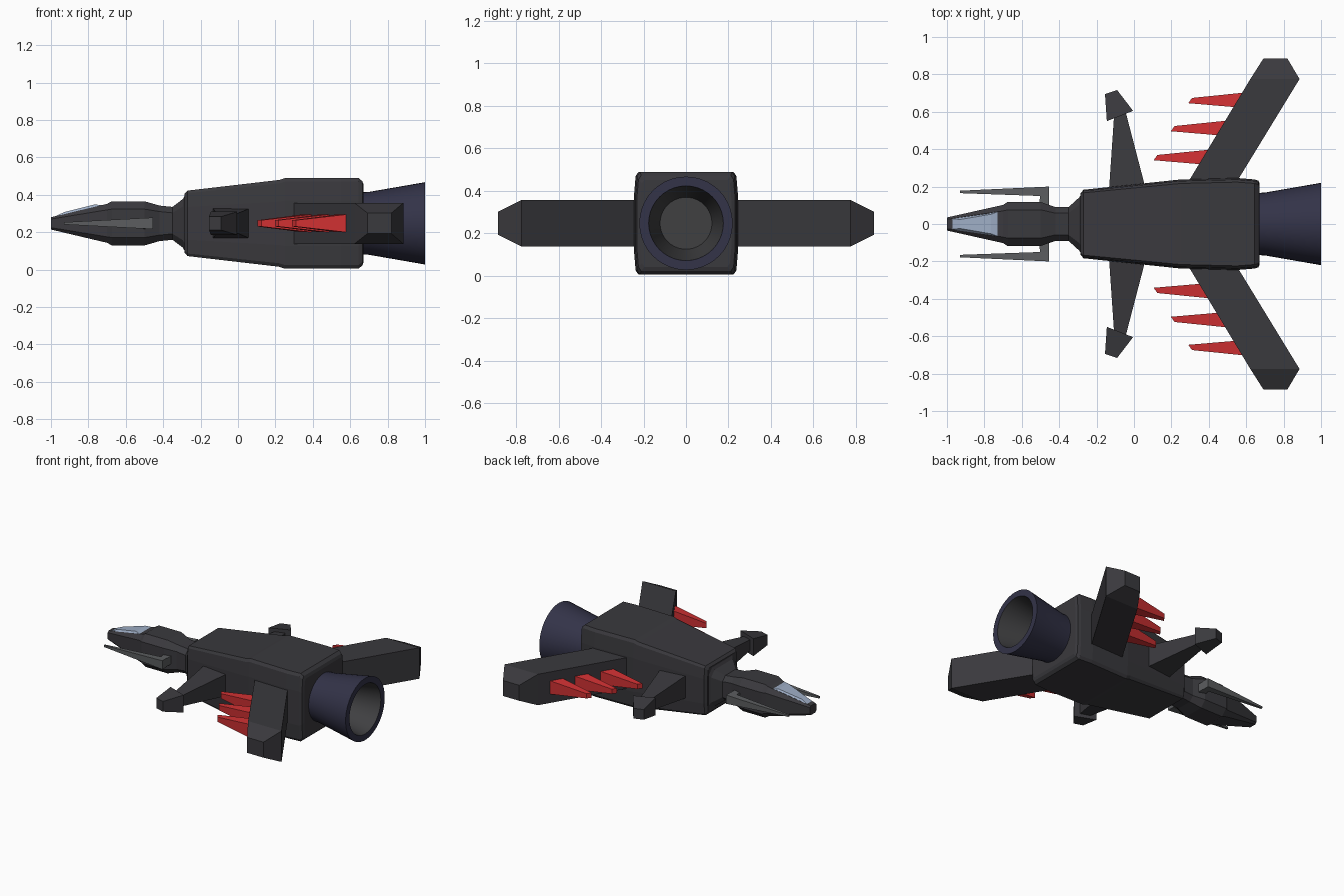
import bpy, bmesh, math

if "Cube" in bpy.data.objects:
    bpy.data.objects.remove(bpy.data.objects["Cube"])

ZC = 0.247  # height of the centre line


def material(name, rgb):
    m = bpy.data.materials.new(name)
    m.diffuse_color = (*rgb, 1)
    m.use_nodes = True
    m.node_tree.nodes["Principled BSDF"].inputs["Base Color"].default_value = m.diffuse_color
    return m


HULL = material("charcoal hull", (0.042, 0.041, 0.047))
RED = material("missile red", (0.62, 0.03, 0.032))
NAVY = material("navy engine", (0.033, 0.033, 0.065))
GREY = material("blade grey", (0.105, 0.11, 0.115))
GLASS = material("canopy glass", (0.34, 0.42, 0.56))
INNER = material("nozzle inside", (0.05, 0.05, 0.053))


def loft(name, rings, mat, mirror=False, caps=True):
    """Skin a list of equal-length point rings."""
    bm = bmesh.new()
    vs = [[bm.verts.new(p) for p in r] for r in rings]
    n = len(rings[0])
    for a, b in zip(vs, vs[1:]):
        for i in range(n):
            j = (i + 1) % n
            bm.faces.new((a[i], a[j], b[j], b[i]))
    if caps:
        bm.faces.new(vs[0])
        bm.faces.new(vs[-1])
    bmesh.ops.recalc_face_normals(bm, faces=bm.faces)
    me = bpy.data.meshes.new(name)
    bm.to_mesh(me)
    bm.free()
    me.materials.append(mat)
    ob = bpy.data.objects.new(name, me)
    bpy.context.collection.objects.link(ob)
    if mirror:
        ob.modifiers.new("mirror", "MIRROR").use_axis = (False, True, False)
    return ob


def octagon(x, w, h, c):
    """Chamfered rectangle across the x axis."""
    q = [(w - c, h), (w, h - c), (w, c - h), (w - c, -h)]
    q += [(-y, -z) for y, z in q]
    return [(x, y, ZC + z) for y, z in q]


def hull_ring(x, w, h):
    """Box section with slightly bowed sides and small corner chamfers."""
    q = [(w * .91, h), (w * .965, h * .92), (w, h * .5)]
    q += [(y, -z) for y, z in reversed(q)]
    q += [(-y, -z) for y, z in q]
    return [(x, y, ZC + z) for y, z in q]


def edge_ring(a, b, h):
    """Upright rectangle standing on the plan edge a-b."""
    return [(*a, ZC - h), (*b, ZC - h), (*b, ZC + h), (*a, ZC + h)]


# Main body
loft("fuselage", [hull_ring(*s) for s in (
    (-.285, .165, .158), (-.27, .183, .175), (.22, .235, .232), (.25, .238, .242),
    (.55, .246, .242), (.645, .238, .242), (.665, .232, .225), (.672, .215, .205))], HULL)

# Nose, head and neck
loft("head", [octagon(*s) for s in (
    (-1, .035, .033, .01), (-.7, .102, .104, .032), (-.675, .118, .118, .042),
    (-.5, .118, .118, .042), (-.42, .09, .095, .032), (-.35, .09, .088, .032),
    (-.295, .14, .13, .04), (-.275, .165, .165, .04))], HULL)

# Canopy: a shallow raised pane on the nose
base = [(-.985, -.03, .28), (-.71, -.072, .342), (-.71, .072, .342), (-.985, .03, .28)]
top = [(-.93, -.024, .307), (-.765, -.052, .348), (-.765, .052, .348), (-.93, .024, .307)]
loft("canopy", [base, top], GLASS)

# Side blades beside the nose with their brackets
loft("nose_blade", [edge_ring((-.93, .165), (-.93, .178), .006),
                    edge_ring((-.455, .148), (-.455, .2), .031)], GREY, True)
loft("blade_bracket", [edge_ring((-.51, .08), (-.455, .08), .03),
                       edge_ring((-.5, .17), (-.455, .17), .028)], GREY, True)

# Canards with arrow-shaped tip pods
loft("canard", [edge_ring((-.14, .15), (.072, .15), .083),
                edge_ring((-.133, .19), (.062, .19), .08),
                edge_ring((-.105, .6), (-.045, .6), .035)], HULL, True)
loft("canard_pod", [edge_ring((-.145, .55), (-.005, .605), .062),
                    edge_ring((-.155, .695), (-.09, .716), .036)], HULL, True)

# Swept wings with tapered tips
loft("wing", [edge_ring((.245, .15), (.503, .15), .11),
              edge_ring((.622, .775), (.885, .775), .11),
              edge_ring((.692, .885), (.82, .885), .055)], HULL, True)

# Three missiles in front of each wing
for i, (x, y) in enumerate(((.105, .355), (.197, .51), (.29, .66))):
    loft(f"missile_{i + 1}", [
        edge_ring((x, y - .014), (x + .02, y + .014), .017),
        edge_ring((x + .235, y - .034), (x + .285, y + .041), .047),
        edge_ring((x + .31, y - .034), (x + .31, y + .041), .047)], RED, True)


def circle(x, r, n=40):
    return [(x, r * math.cos(2 * math.pi * i / n), ZC + r * math.sin(2 * math.pi * i / n))
            for i in range(n)]


# Engine bell, rim, and hollow inside
engine = loft("engine_bell", [circle(.64, .165), circle(.7, .168), circle(1, .22),
                              circle(1, .176)], NAVY, caps=False)
liner = loft("engine_liner", [circle(1, .176), circle(.74, .122)], INNER, caps=False)
plate = loft("engine_back_plate", [circle(.742, .124), circle(.735, .124)], INNER)
# liner faces look inwards
liner.data.flip_normals()
for ob in (engine, liner, plate):
    bpy.ops.object.select_all(action="DESELECT")
    ob.select_set(True)
    bpy.context.view_layer.objects.active = ob
    bpy.ops.object.shade_smooth_by_angle(angle=math.radians(35))
